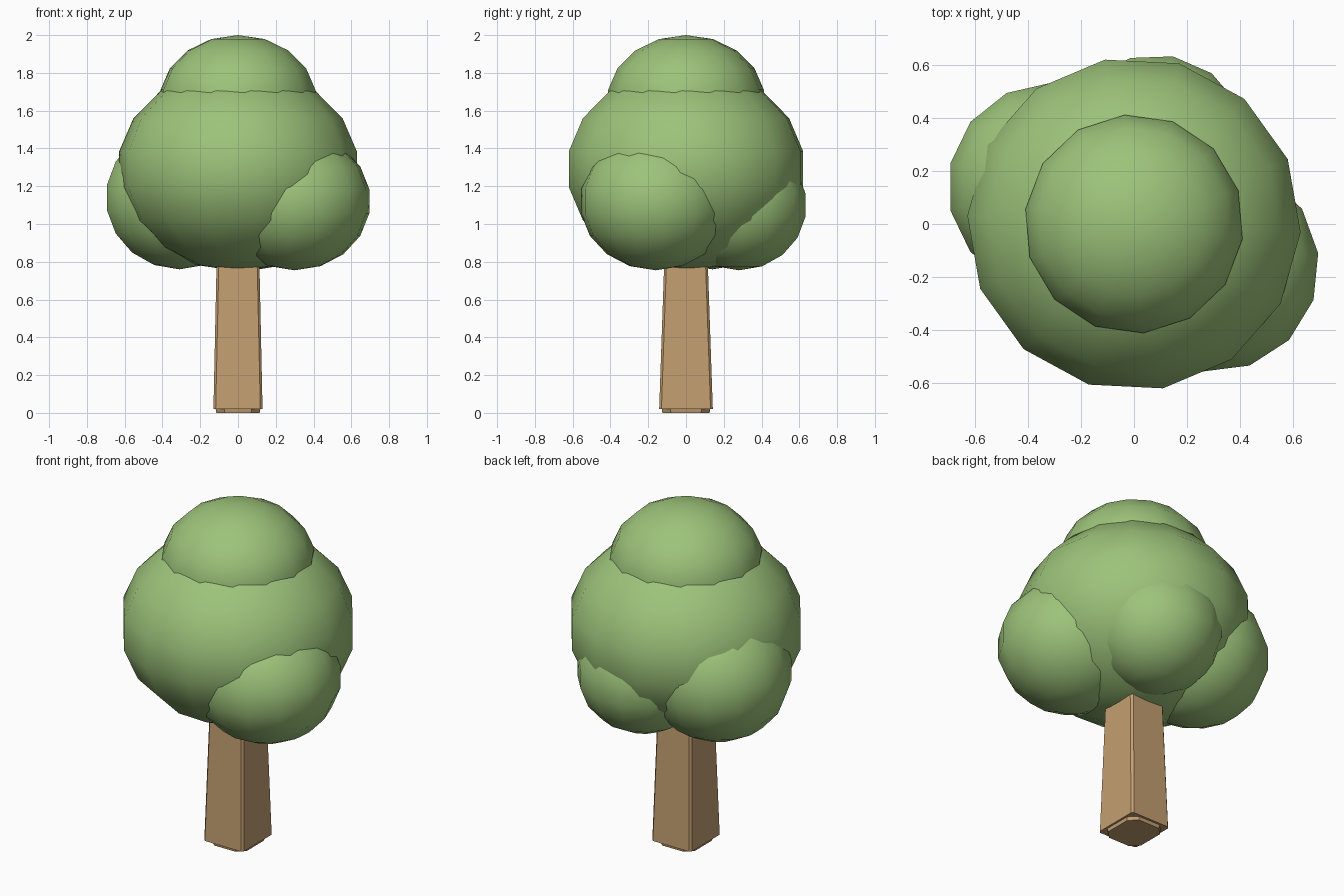
import bpy
import bmesh
import math

cube = bpy.data.objects.get("Cube")
if cube:
    bpy.data.objects.remove(cube, do_unlink=True)


def make_material(name, rgb):
    mat = bpy.data.materials.new(name)
    mat.use_nodes = True
    mat.diffuse_color = (*rgb, 1)
    mat.node_tree.nodes["Principled BSDF"].inputs["Base Color"].default_value = (*rgb, 1)
    return mat


leaf_green = make_material("leaf green", (0.337, 0.546, 0.195))
bark_brown = make_material("bark brown", (0.55, 0.345, 0.165))


def finish(name, bm, mat, smooth):
    mesh = bpy.data.meshes.new(name)
    bm.to_mesh(mesh)
    bm.free()
    mesh.materials.append(mat)
    for poly in mesh.polygons:
        poly.use_smooth = smooth
    obj = bpy.data.objects.new(name, mesh)
    bpy.context.collection.objects.link(obj)
    return obj


def foliage(name, centre, width, height, turn):
    """Smooth low-poly clump, given its horizontal and vertical radii."""
    bm = bmesh.new()
    bmesh.ops.create_uvsphere(bm, u_segments=14, v_segments=9, radius=1)
    obj = finish(name, bm, leaf_green, True)
    obj.location = centre
    obj.scale = (width, width, height)
    obj.rotation_euler.z = math.radians(turn)


def post(name, bottom, top, low, high, chamfer):
    """Tapering square post with chamfered corners, given half sizes."""
    bm = bmesh.new()
    bmesh.ops.create_cube(bm, size=2)
    for v in bm.verts:
        half, z = (top, high) if v.co.z > 0 else (bottom, low)
        v.co = (v.co.x * half[0], v.co.y * half[1], z)
    corners = [e for e in bm.edges if e.verts[0].co.z != e.verts[1].co.z]
    bmesh.ops.bevel(bm, geom=corners, offset=chamfer, segments=1, affect='EDGES')
    finish(name, bm, bark_brown, False)


# Crown: large middle, cap on top, three lower clumps around it
foliage("main_foliage", (0, 0, 1.29), 0.64, 0.54, 10)
foliage("top_foliage", (0, 0, 1.65), 0.42, 0.35, 5)
foliage("left_foliage", (0.30, -0.16, 1.12), 0.405, 0.365, 20)
foliage("right_foliage", (-0.31, 0.14, 1.14), 0.40, 0.38, 0)
foliage("back_foliage", (0.08, 0.28, 1.10), 0.365, 0.345, 15)

# Trunk and the chamfered foot beneath it
post("trunk", (0.13, 0.142), (0.11, 0.11), 0.02, 0.95, 0.012)
post("trunk_foot", (0.115, 0.125), (0.12, 0.13), 0.0, 0.03, 0.045)
